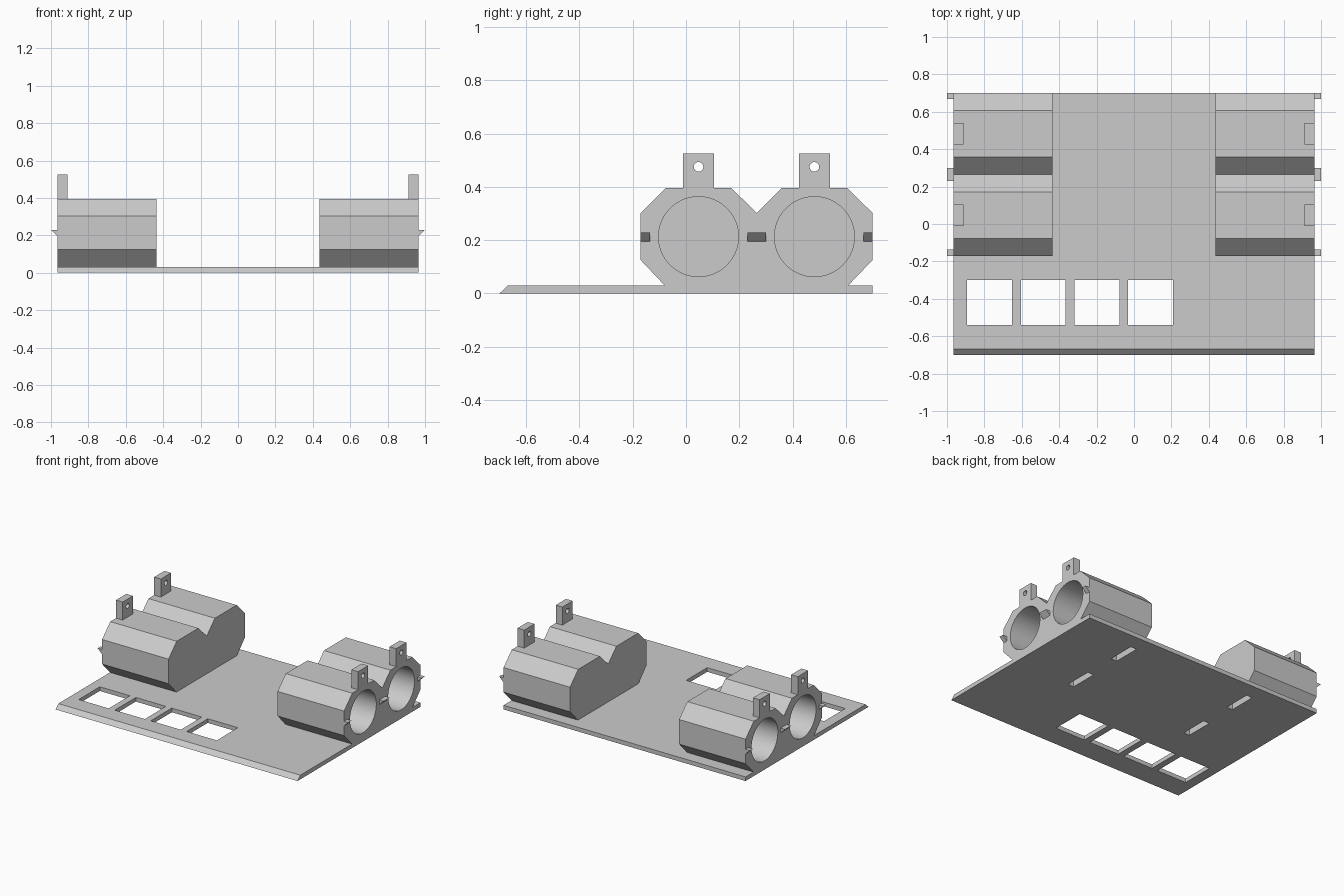
import bpy, bmesh, math

cube = bpy.data.objects.get("Cube")
if cube:
    bpy.data.objects.remove(cube, do_unlink=True)

grey = bpy.data.materials.new("light grey plastic")
grey.use_nodes = True
grey.diffuse_color = (0.6, 0.6, 0.6, 1)
grey.node_tree.nodes["Principled BSDF"].inputs["Base Color"].default_value = (0.6, 0.6, 0.6, 1)


def prism(name, profile, axis, a, b):
    """Extrude a profile along x (points are y, z) or along y (points are x, z)."""
    place = (lambda p, t: (t, p[0], p[1])) if axis == "x" else (lambda p, t: (p[0], t, p[1]))
    bm = bmesh.new()
    ends = [[bm.verts.new(place(p, t)) for p in profile] for t in (a, b)]
    for end in ends:
        bm.faces.new(end)
    n = len(profile)
    for i in range(n):
        j = (i + 1) % n
        bm.faces.new((ends[0][i], ends[0][j], ends[1][j], ends[1][i]))
    bmesh.ops.recalc_face_normals(bm, faces=bm.faces)
    mesh = bpy.data.meshes.new(name)
    bm.to_mesh(mesh)
    bm.free()
    mesh.materials.append(grey)
    obj = bpy.data.objects.new(name, mesh)
    bpy.context.collection.objects.link(obj)
    return obj


def rect(u0, u1, v0, v1):
    return [(u0, v0), (u1, v0), (u1, v1), (u0, v1)]


def circle(u, v, r, n):
    return [(u + r * math.cos(math.tau * i / n), v + r * math.sin(math.tau * i / n)) for i in range(n)]


def activate(obj):
    bpy.ops.object.select_all(action="DESELECT")
    obj.select_set(True)
    bpy.context.view_layer.objects.active = obj


def cut(obj, cutter):
    cutter.hide_render = True
    mod = obj.modifiers.new("cut", "BOOLEAN")
    mod.operation = "DIFFERENCE"
    mod.solver = "EXACT"
    mod.object = cutter
    activate(obj)
    bpy.ops.object.modifier_apply(modifier=mod.name)
    bpy.data.objects.remove(cutter, do_unlink=True)


def smooth(obj):
    activate(obj)
    bpy.ops.object.shade_smooth_by_angle(angle=math.radians(25))


EDGE, INNER, BASE = 0.965, 0.435, 0.03
CENTRES = (0.047, 0.482)
AXIS_Z = 0.213


def slot(side, y):
    return prism("slot_cutter", rect(y - 0.1, y + 0.1, -0.1, 0.15), "x", side * 0.468, side * 0.515)


# Base plate with a bevelled front edge, a row of windows and slots below the bores
plate = prism("base_plate", [(-0.7, 0), (0.7, 0), (0.7, BASE), (-0.668, BASE)], "x", -EDGE, EDGE)
for i in range(4):
    x = -0.892 + i * 0.287
    cut(plate, prism("window_cutter", rect(x, x + 0.24, -0.1, 0.1), "y", -0.54, -0.3))
for side in (1, -1):
    for y in CENTRES:
        cut(plate, slot(side, y))

# Outline of two joined octagonal housings
outline = [(-0.08, BASE), (-0.17, 0.125), (-0.17, 0.302), (-0.077, 0.395), (0.171, 0.395),
           (0.265, 0.302), (0.358, 0.395), (0.606, 0.395), (0.7, 0.302), (0.7, 0.125), (0.609, BASE)]

for side, label in ((1, "left"), (-1, "right")):
    # Twin housing with blind round bores
    housing = prism(label + "_housing", outline, "x", side * INNER, side * EDGE)
    for y in CENTRES:
        cut(housing, prism("bore_cutter", circle(y, AXIS_Z, 0.15, 64), "x", side * 0.468, side * 1.1))
        cut(housing, slot(side, y))
    smooth(housing)

    # Upright lugs with a pin hole
    for y, place in zip(CENTRES, ("front", "back")):
        lug = prism(f"{label}_{place}_lug", rect(y - 0.058, y + 0.058, 0.395, 0.525), "x",
                    side * 0.912, side * EDGE)
        cut(lug, prism("pin_cutter", circle(y, 0.475, 0.018, 24), "x", side * 0.8, side * 1.1))
        smooth(lug)

    # Wedge clips on the outer face
    wedge = [(side * EDGE, 0.195), (side, 0.229), (side * EDGE, 0.229)]
    for place, y0, y1 in (("front", -0.17, -0.136), ("middle", 0.231, 0.3), ("back", 0.667, 0.7)):
        prism(f"{label}_{place}_clip", wedge, "y", y0, y1)
